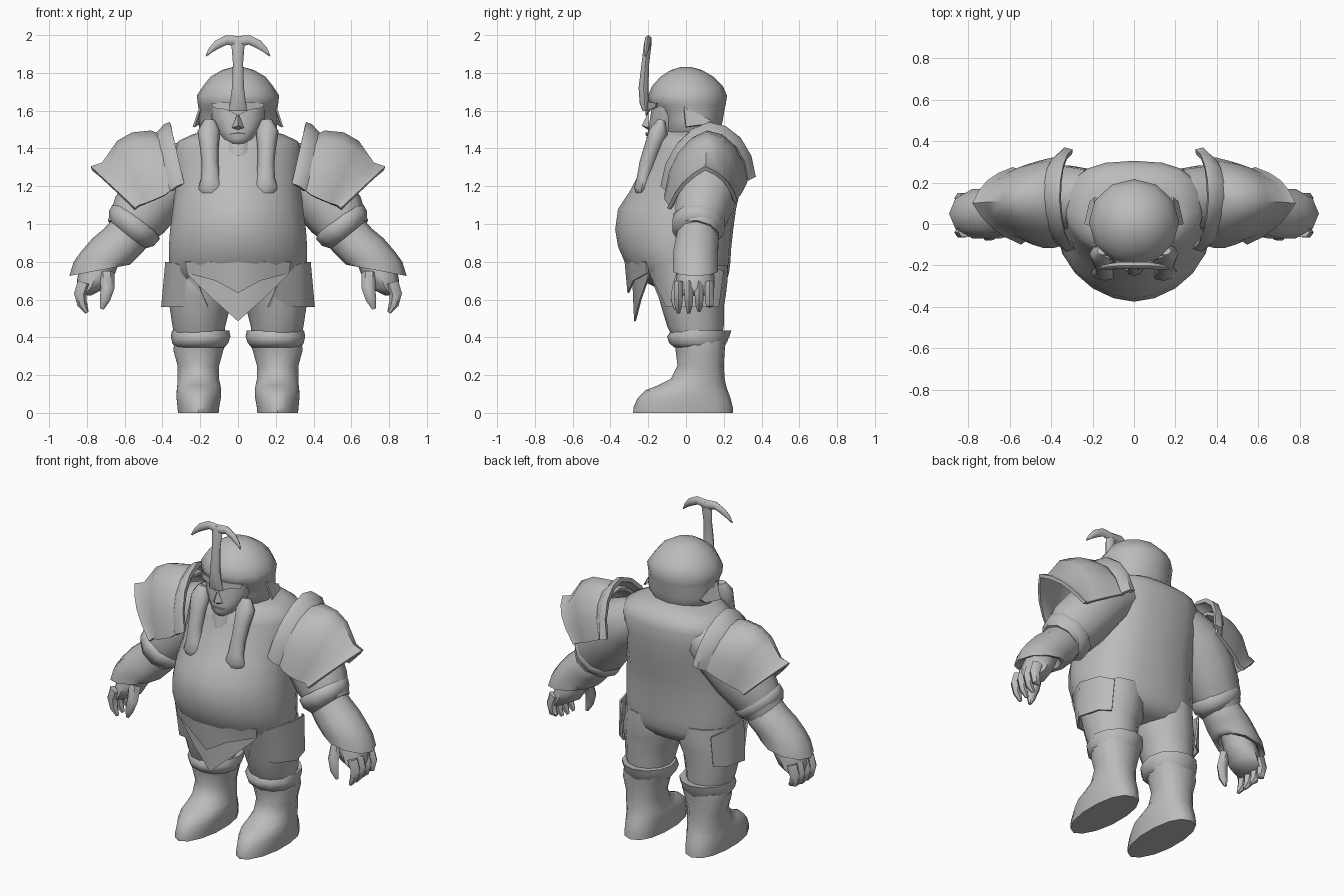
import bpy, bmesh, math
from mathutils import Vector as V

mat = bpy.data.materials.new("plain grey")
mat.diffuse_color = (0.5, 0.5, 0.5, 1)


def make(name, verts, faces, mirror=False, thick=0.0, angle=55):
    verts = [V(v) for v in verts]
    if mirror:
        n = len(verts)
        verts += [V((-v.x, v.y, v.z)) for v in verts]
        faces = faces + [[i + n for i in reversed(f)] for f in faces]
    me = bpy.data.meshes.new(name)
    me.from_pydata(verts, [], faces)
    bm = bmesh.new()
    bm.from_mesh(me)
    bmesh.ops.remove_doubles(bm, verts=bm.verts, dist=0.0005)
    bmesh.ops.recalc_face_normals(bm, faces=bm.faces)
    if thick:
        bmesh.ops.solidify(bm, geom=bm.faces[:], thickness=thick)
    bm.to_mesh(me)
    bm.free()
    me.materials.append(mat)
    ob = bpy.data.objects.new(name, me)
    bpy.context.collection.objects.link(ob)
    bpy.ops.object.select_all(action='DESELECT')
    ob.select_set(True)
    bpy.context.view_layer.objects.active = ob
    bpy.ops.object.shade_smooth_by_angle(angle=math.radians(angle))
    return ob


def skin(rows, closed=True, caps=True):
    """Join rows of points with quads."""
    n = len(rows[0])
    verts = [p for r in rows for p in r]
    faces = [[i * n + j, i * n + (j + 1) % n, (i + 1) * n + (j + 1) % n, (i + 1) * n + j]
             for i in range(len(rows) - 1) for j in range(n if closed else n - 1)]
    if caps:
        faces += [list(range(n)), list(range((len(rows) - 1) * n, len(rows) * n))]
    return verts, faces


def loft(name, rings, n=14, front=1.0, back=1.0, **kw):
    """Level rings: (z, x centre, x radius, front y, back y); powers square off front and back."""
    rows = []
    for z, cx, rx, yf, yb in rings:
        row = []
        for k in range(n):
            a = math.tau * k / n - math.pi / 2
            c, s = math.cos(a), math.sin(a)
            p = back if s > 0 else front
            row.append((cx + rx * math.copysign(abs(c) ** p, c),
                        (yf + yb) / 2 + (yb - yf) / 2 * math.copysign(abs(s) ** p, s), z))
        rows.append(row)
    return make(name, *skin(rows), **kw)


def tube(name, path, n=8, **kw):
    """Limb along a path: (point, radius across, radius in y)."""
    rows = []
    pts = [V(p[0]) for p in path]
    for i, (p, ra, rb) in enumerate(path):
        t = (pts[min(i + 1, len(pts) - 1)] - pts[max(i - 1, 0)]).normalized()
        u = t.cross(V((0, 1, 0))).normalized()
        w = u.cross(t)
        rows.append([V(p) + u * ra * math.cos(math.tau * k / n) + w * rb * math.sin(math.tau * k / n)
                     for k in range(n)])
    return make(name, *skin(rows), **kw)


def sleeve(name, stations, n=10, **kw):
    """Rings given by an outer (x, z), an inner (x, z), y centre and y radius."""
    rows = []
    for (ox, oz), (ix, iz), y, ry in stations:
        rows.append([((ox + ix) / 2 + (ox - ix) / 2 * math.cos(math.tau * k / n),
                      y + ry * math.sin(math.tau * k / n),
                      (oz + iz) / 2 + (oz - iz) / 2 * math.cos(math.tau * k / n)) for k in range(n)])
    return make(name, *skin(rows), mirror=True, **kw)


def arch(name, stations, n=9, thick=0.02):
    """Half shells: top, front and back point, and how pointed the arch is."""
    rows = []
    for t, f, b, sharp in stations:
        t, f, b = V(t), V(f), V(b)
        c = (f + b) / 2
        row = []
        for k in range(n):
            a = math.pi * k / (n - 1)
            co, si = math.cos(a), math.sin(a)
            d = 1 + sharp * (1 / (abs(co) + si) - 1)
            row.append(c + (f - c) * co * d + (t - c) * si * d)
        rows.append(row)
    return make(name, *skin(rows, False, False), mirror=True, thick=thick)


# Round torso and hips
loft("torso", [(.64, 0, .14, -.10, .13), (.66, 0, .25, -.15, .185), (.70, 0, .34, -.23, .215),
               (.74, 0, .355, -.28, .228), (.80, 0, .365, -.325, .235), (.88, 0, .366, -.36, .24),
               (.97, 0, .36, -.375, .25), (1.08, 0, .345, -.36, .265), (1.17, 0, .335, -.30, .285),
               (1.30, 0, .335, -.23, .30), (1.39, 0, .335, -.19, .305), (1.44, 0, .315, -.175, .29),
               (1.475, 0, .24, -.15, .25), (1.50, 0, .14, -.13, .20)], 20, 1.1, .76)
loft("neck_collar", [(1.36, 0, .09, -.215, .1), (1.40, 0, .12, -.20, .1), (1.5, 0, .12, -.17, .1)], 10)

# Pointed belly edge, loincloth and hip plates
make("belly_edge", *skin([
    [(-.28, -.215, .80), (-.14, -.295, .80), (0, -.325, .80), (.14, -.295, .80), (.28, -.215, .80)],
    [(-.27, -.205, .74), (-.12, -.28, .70), (0, -.31, .635), (.12, -.28, .70), (.27, -.205, .74)]],
    False, False), thick=.01)
make("loincloth", *skin([
    [(-.27, -.2, .74), (-.13, -.255, .73), (0, -.285, .72), (.13, -.255, .73), (.27, -.2, .74)],
    [(-.26, -.2, .725), (-.13, -.245, .60), (0, -.275, .485), (.13, -.245, .60), (.26, -.2, .725)]],
    False, False), thick=.01)
make("hip_plate", *skin([
    [(.24, -.20, .75), (.33, -.15, .79), (.385, -.02, .80), (.365, .13, .78), (.31, .20, .75)],
    [(.16, -.125, .56), (.33, -.105, .56), (.407, 0, .56), (.37, .13, .56), (.31, .175, .56)]],
    False, False), mirror=True, thick=.01)

# Legs and boots
loft("thigh", [(.40, .205, .13, -.07, .19), (.46, .207, .14, -.10, .2), (.56, .202, .16, -.13, .20),
               (.63, .19, .182, -.15, .212), (.70, .18, .178, -.17, .22), (.78, .18, .17, -.16, .22)],
     12, mirror=True)
loft("boot", [(0, .21, .11, -.28, .25), (.03, .21, .113, -.278, .248), (.08, .208, .12, -.255, .235),
              (.12, .207, .12, -.215, .22), (.145, .207, .117, -.15, .212), (.18, .21, .112, -.08, .205),
              (.25, .21, .112, -.045, .20), (.33, .21, .135, -.055, .205), (.38, .2, .14, -.06, .21)],
     14, 1.05, .85, mirror=True, angle=60)
loft("boot_cuff", [(.345, .202, .13, -.06, .20), (.37, .2, .148, -.09, .215), (.405, .198, .158, -.1, .23),
                   (.435, .198, .152, -.08, .24), (.43, .2, .13, -.06, .2)], 12, mirror=True, angle=70)

# Arms, elbow bands and flared gloves
tube("upper_arm", [((.22, .13, 1.33), .13, .14), ((.33, .13, 1.27), .16, .16), ((.44, .11, 1.15), .165, .16),
                   ((.52, .08, 1.05), .16, .145), ((.59, .06, .95), .12, .12)], 10, mirror=True)
tube("elbow_band", [((.525, .07, 1.03), .13, .12), ((.54, .07, 1.01), .155, .145),
                    ((.565, .06, .975), .15, .14), ((.59, .06, .945), .12, .115)], 10, mirror=True, angle=70)
sleeve("glove", [((.67, 1.02), (.49, .87), .06, .11), ((.71, .975), (.505, .85), .06, .118),
                 ((.77, .925), (.52, .835), .055, .122), ((.83, .855), (.54, .815), .05, .125),
                 ((.87, .80), (.555, .80), .05, .125), ((.893, .725), (.57, .785), .05, .125),
                 ((.86, .74), (.60, .785), .05, .10), ((.80, .82), (.62, .82), .05, .08)])
sleeve("palm", [((.82, .80), (.62, .82), .05, .085), ((.85, .72), (.65, .74), .05, .10),
                ((.855, .67), (.70, .66), .045, .105), ((.845, .63), (.78, .62), .045, .09)], 8)
for k in range(4):
    y = -.04 + .055 * k
    low = (.53, .53, .54, .565)[k]
    tube("finger_%d" % (k + 1), [((.815, y, .69), .035, .027), ((.835, y, .63), .033, .028),
                                ((.825, y, .575), .026, .023), ((.80, y, low), .01, .01)], 6, mirror=True)
tube("thumb", [((.695, -.02, .74), .04, .035), ((.69, -.05, .66), .036, .028),
               ((.705, -.06, .60), .028, .024), ((.72, -.055, .55), .01, .01)], 6, mirror=True)

# Shoulder armour with raised inner collar and flared pointed rim
arch("shoulder_plate", [
    ((.38, .11, 1.46), (.33, -.10, 1.20), (.34, .33, 1.24), 0),
    ((.46, .11, 1.495), (.385, -.115, 1.155), (.40, .32, 1.21), .1),
    ((.56, .11, 1.485), (.44, -.115, 1.13), (.46, .305, 1.18), .15),
    ((.64, .11, 1.44), (.49, -.10, 1.11), (.51, .29, 1.155), .2),
    ((.72, .105, 1.325), (.525, -.085, 1.10), (.56, .265, 1.13), .35),
    ((.78, .10, 1.305), (.545, -.1, 1.085), (.585, .275, 1.12), .45)])
arch("shoulder_collar", [
    ((.36, .12, 1.54), (.285, -.12, 1.215), (.295, .36, 1.26), .1),
    ((.39, .12, 1.53), (.325, -.135, 1.20), (.335, .37, 1.25), .1),
    ((.44, .12, 1.475), (.36, -.11, 1.175), (.37, .33, 1.23), .1)], thick=.025)

# Head, faceted helmet dome and neck guard
loft("helmet", [(1.47, 0, .17, -.12, .17), (1.51, 0, .205, -.125, .185), (1.55, 0, .208, -.14, .195),
                (1.61, 0, .208, -.17, .205), (1.63, 0, .212, -.195, .21), (1.68, 0, .218, -.2, .217),
                (1.73, 0, .185, -.18, .195), (1.78, 0, .145, -.135, .145), (1.815, 0, .085, -.08, .085),
                (1.83, 0, .03, -.03, .03)], 12, angle=50)
make("ear_flap", [(.205, -.01, 1.62), (.19, .13, 1.55), (.215, .11, 1.53), (.24, 0, 1.515)],
     [[0, 1, 2, 3]], mirror=True, thick=.01)

# Face, brow guard and nose
loft("face", [(1.42, 0, .05, -.19, 0), (1.45, 0, .085, -.21, 0), (1.50, 0, .115, -.20, 0),
              (1.56, 0, .14, -.19, 0), (1.63, 0, .15, -.18, 0)], 12)
make("nose", [(0, -.2, 1.59), (.032, -.195, 1.51), (-.032, -.195, 1.51), (0, -.235, 1.52), (0, -.195, 1.495)],
     [[0, 1, 3], [0, 3, 2], [1, 4, 3], [2, 3, 4]])
make("brow_guard", [(0, -.215, 1.575), (.06, -.195, 1.605), (.13, -.165, 1.615), (.14, -.158, 1.64),
                    (.06, -.195, 1.645), (0, -.21, 1.65)], [[0, 1, 4, 5], [1, 2, 3, 4]],
     mirror=True, thick=.008)
make("lip", [(-.045, -.2, 1.475), (0, -.215, 1.483), (.045, -.2, 1.475), (0, -.212, 1.465)],
     [[0, 1, 2, 3]], thick=.008)

# Tall crest with two drooping prongs
tube("crest_post", [((0, -.215, 1.60), .05, .015), ((0, -.22, 1.64), .042, .025), ((0, -.225, 1.72), .032, .026),
                    ((0, -.215, 1.85), .027, .02), ((0, -.203, 1.95), .035, .02), ((0, -.2, 1.985), .03, .015)], 8)
tube("crest_prong", [((0, -.2, 1.965), .03, .02), ((.06, -.2, 1.975), .025, .02),
                     ((.11, -.205, 1.95), .023, .016), ((.145, -.21, 1.92), .014, .012),
                     ((.168, -.215, 1.89), .004, .004)], 6, mirror=True)

# Long side braids
tube("braid", [((.15, -.13, 1.55), .03, .02), ((.155, -.145, 1.49), .06, .05), ((.152, -.175, 1.41), .05, .045),
               ((.148, -.205, 1.32), .044, .042), ((.145, -.225, 1.24), .052, .036),
               ((.142, -.235, 1.19), .068, .04), ((.142, -.235, 1.165), .05, .03)], 8, mirror=True)
